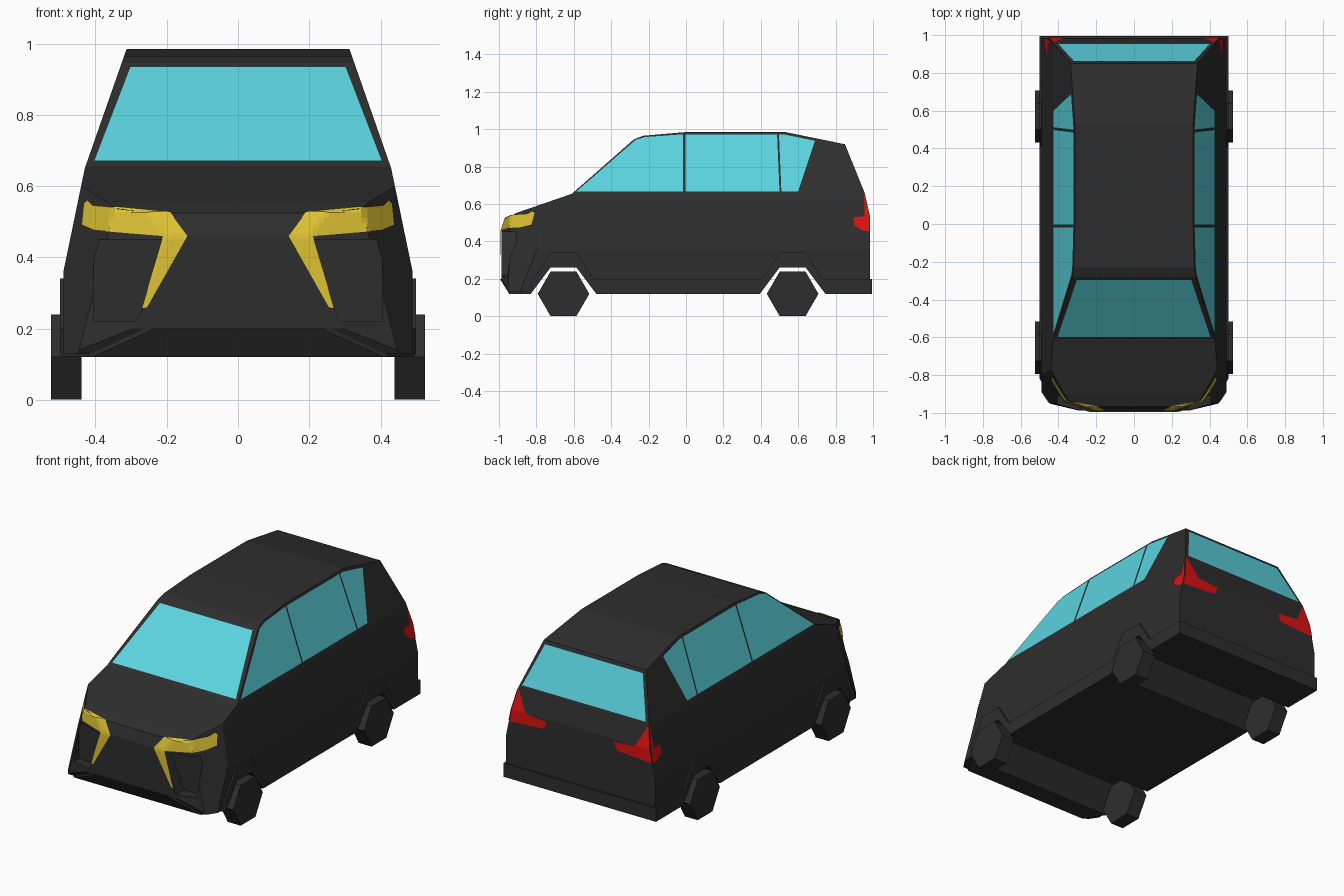
import bpy, bmesh, math
from mathutils import Vector, Matrix
from mathutils.bvhtree import BVHTree

cube = bpy.data.objects.get("Cube")
if cube:
    bpy.data.objects.remove(cube)


def material(name, rgb):
    m = bpy.data.materials.new(name)
    m.use_nodes = True
    m.diffuse_color = (*rgb, 1)
    m.node_tree.nodes["Principled BSDF"].inputs["Base Color"].default_value = (*rgb, 1)
    return m


BLACK = material("charcoal paint", (0.027, 0.027, 0.027))
GLASS = material("cyan glass", (0.105, 0.66, 0.74))
YELLOW = material("yellow lamp", (0.72, 0.54, 0.035))
RED = material("red lamp", (0.72, 0.006, 0.006))


def finish(bm, name, mat):
    mesh = bpy.data.meshes.new(name)
    bm.to_mesh(mesh)
    mesh.materials.append(mat)
    ob = bpy.data.objects.new(name, mesh)
    bpy.context.collection.objects.link(ob)
    return ob


def prism(points, sweep):
    """Closed solid from a 3D outline swept along a vector."""
    bm = bmesh.new()
    face = bm.faces.new([bm.verts.new(p) for p in points])
    ext = bmesh.ops.extrude_face_region(bm, geom=[face], use_keep_orig=True)
    moved = [g for g in ext["geom"] if isinstance(g, bmesh.types.BMVert)]
    bmesh.ops.translate(bm, verts=moved, vec=sweep)
    bmesh.ops.recalc_face_normals(bm, faces=bm.faces)
    return bm


def slice_sides(bm, point, normal):
    """Trim both sides with a mirrored plane and cap the cut."""
    for s in (1, -1):
        bmesh.ops.bisect_plane(bm, geom=bm.verts[:] + bm.edges[:] + bm.faces[:],
                               plane_co=(s * point[0], point[1], point[2]),
                               plane_no=(s * normal[0], normal[1], normal[2]),
                               clear_outer=True)
        rim = [e for e in bm.edges if e.is_boundary]
        bmesh.ops.holes_fill(bm, edges=rim, sides=0)
    bmesh.ops.recalc_face_normals(bm, faces=bm.faces)


def side_solid(outline, half):
    return prism([(-half, y, z) for y, z in outline], (2 * half, 0, 0))


AXLES = (-0.655, 0.57)


def arches(low, top, foot, flat):
    return [(c + dy, z) for c in AXLES
            for dy, z in ((-foot, low), (-flat, top), (flat, top), (foot, low))]


# Body shell: side profile, then tapered flanks and chamfered front corners
upper = [(0.985, 0.13), (0.985, 0.53), (0.955, 0.66), (0.85, 0.92), (0.53, 0.985),
         (0, 0.985), (-0.23, 0.965), (-0.28, 0.945), (-0.61, 0.655), (-0.9, 0.555),
         (-0.965, 0.525), (-0.987, 0.46), (-0.987, 0.2), (-0.945, 0.13)]
shell = side_solid(arches(0.13, 0.265, 0.172, 0.07) + upper, 0.49)
slice_sides(shell, (0.49, 0, 0.36), (0.29, 0, 0.06))
slice_sides(shell, (0.43, 0, 0.65), (0.32, 0, 0.112))
slice_sides(shell, (0.49, -0.84, 0.25), (0.832, -0.555, 0.225))
slice_sides(shell, (0.25, -0.984, 0.35), (0.27, -0.963, 0.1))
surface = BVHTree.FromBMesh(shell)
body = finish(shell, "body_shell", BLACK)

# Recessed front intakes
for s in (1, -1):
    opening = [(0.185, 0.45), (0.405, 0.45), (0.405, 0.22), (0.285, 0.22)]
    cutter = finish(prism([(s * x, -1.1, z) for x, z in opening], (0, 0.19, 0)),
                    "intake_cutter", BLACK)
    cutter.hide_render = True
    mod = body.modifiers.new("intake", "BOOLEAN")
    mod.operation, mod.solver, mod.object = "DIFFERENCE", "EXACT", cutter
    bpy.context.view_layer.objects.active = body
    bpy.ops.object.modifier_apply(modifier=mod.name)
    bpy.data.objects.remove(cutter)

# Lower skirt: bumpers, sills and arch lips
lips = [(y, z) for y, z in reversed(arches(0.2, 0.34, 0.16, 0.07))]
skirt = side_solid(arches(0.12, 0.26, 0.175, 0.07)
                   + [(0.995, 0.12), (0.995, 0.2)] + lips
                   + [(-0.995, 0.2), (-0.945, 0.12)], 0.5)
slice_sides(skirt, (0.5, -0.82, 0), (0.832, -0.555, 0))
slice_sides(skirt, (0.25, -0.99, 0), (0.27, -0.963, 0))
finish(skirt, "lower_skirt", BLACK)

# Six-sided wheels
for c, place in zip(AXLES, ("front", "rear")):
    for s, side in ((1, "left"), (-1, "right")):
        bm = bmesh.new()
        bmesh.ops.create_cone(bm, cap_ends=True, segments=6, radius1=0.138,
                              radius2=0.138, depth=0.085)
        bm.transform(Matrix.Translation((s * 0.482, c, 0.12))
                     @ Matrix.Rotation(math.pi / 2, 4, "Y"))
        finish(bm, f"{place}_{side}_wheel", BLACK)


def panel(name, points, view, mat, step=None):
    """Thin skin laid on the shell, projected against the view direction."""
    view = Vector(view)
    bm = bmesh.new()
    along_x = abs(view.x) > 0.5
    flat = [(0, a, z) if along_x else (a, 0, z) for a, z in points]
    face = bm.faces.new([bm.verts.new(p) for p in flat])
    if step:
        bmesh.ops.triangulate(bm, faces=[face])
        for axis in (Vector((0, 1, 0)) if along_x else Vector((1, 0, 0)), Vector((0, 0, 1))):
            spans = [v.co.dot(axis) for v in bm.verts]
            for i in range(math.ceil(min(spans) / step), math.ceil(max(spans) / step)):
                bmesh.ops.bisect_plane(bm, geom=bm.verts[:] + bm.edges[:] + bm.faces[:],
                                       plane_co=axis * (i * step), plane_no=axis)
    for v in bm.verts:
        hit, normal, _, _ = surface.ray_cast(v.co + view * 2, -view)
        if hit is None:
            hit, normal, _, _ = surface.find_nearest(v.co + view)
        v.co = hit + normal * 0.004
    bm.normal_update()
    for f in bm.faces:
        if f.normal.dot(view) < 0:
            f.normal_flip()
    finish(bm, name, mat)


FRONT, BACK = (0, -1, 0), (0, 1, 0)

# Windscreen and rear window
panel("windscreen", [(-0.405, 0.667), (0.405, 0.667), (0.303, 0.932), (-0.303, 0.932)],
      FRONT, GLASS)
panel("rear_window", [(-0.405, 0.67), (0.405, 0.67), (0.32, 0.9), (-0.32, 0.9)],
      BACK, GLASS)

side_glass = {
    "front_door_window": [(-0.585, 0.667), (-0.27, 0.942), (-0.22, 0.957),
                          (-0.015, 0.972), (-0.015, 0.667)],
    "rear_door_window": [(-0.004, 0.667), (-0.004, 0.972), (0.487, 0.972), (0.5, 0.667)],
    "quarter_window": [(0.51, 0.667), (0.497, 0.972), (0.53, 0.97), (0.69, 0.937),
                       (0.6, 0.667)],
}
headlamp = [(0.42, 0.56), (0.405, 0.545), (0.19, 0.525), (0.142, 0.46), (0.255, 0.26),
            (0.27, 0.257), (0.185, 0.457), (0.4, 0.475), (0.436, 0.49), (0.43, 0.55)]
tail_back = [(0.425, 0.655), (0.36, 0.53), (0.22, 0.515), (0.24, 0.47), (0.468, 0.455),
             (0.452, 0.53)]
tail_side = [(0.955, 0.535), (0.952, 0.655), (0.983, 0.53), (0.984, 0.455),
             (0.95, 0.455), (0.9, 0.485), (0.895, 0.528)]

# Side glass and lamps on both sides
for s, side in ((1, "left"), (-1, "right")):
    for name, pts in side_glass.items():
        panel(f"{side}_{name}", pts, (s, 0, 0), GLASS)
    panel(f"{side}_headlamp", [(s * x, z) for x, z in headlamp], FRONT, YELLOW, 0.015)
    panel(f"{side}_tail_lamp", [(s * x, z) for x, z in tail_back], BACK, RED, 0.02)
    panel(f"{side}_tail_lamp_wrap", tail_side, (s, 0, 0), RED, 0.02)
